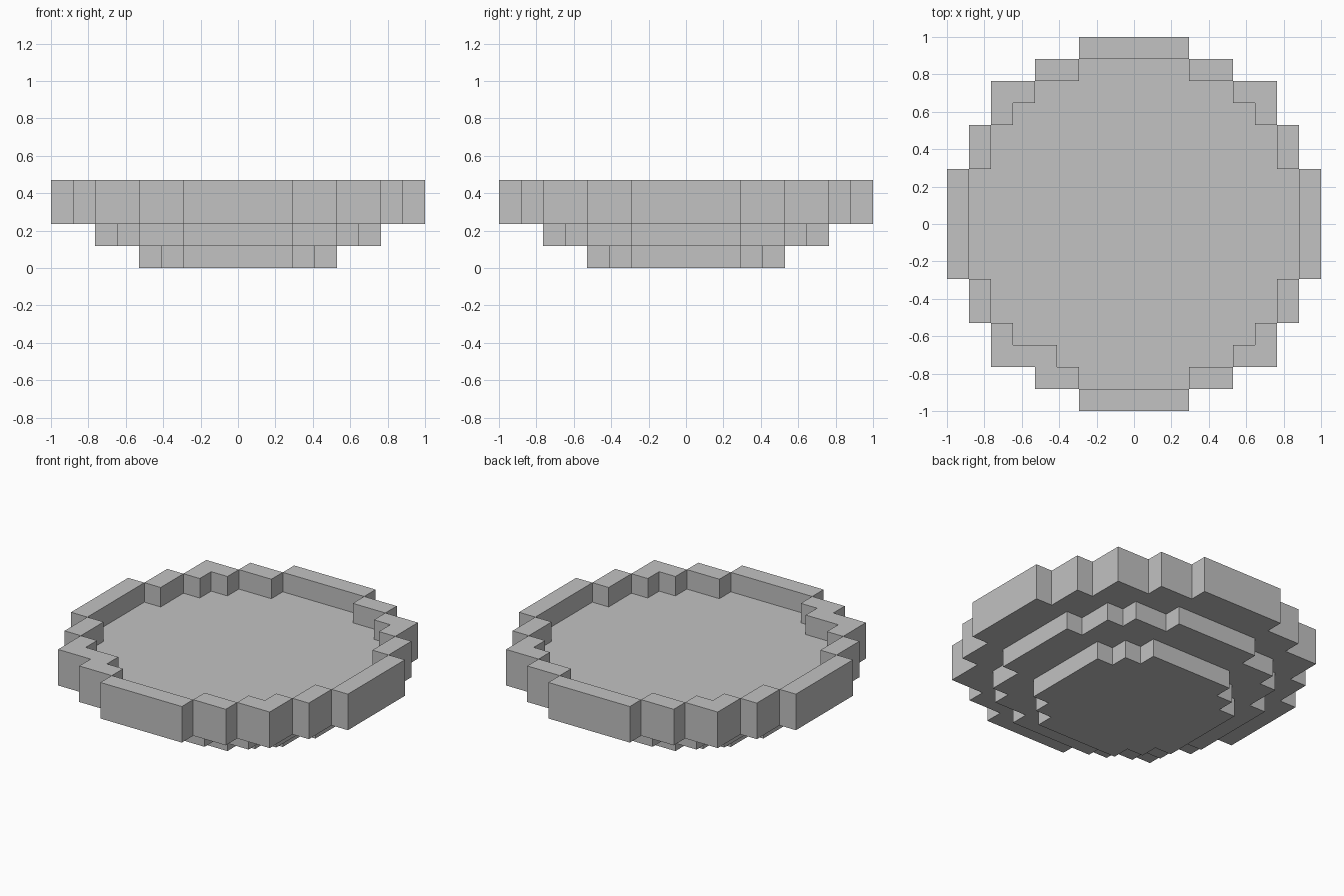
import bpy
import bmesh

cube = bpy.data.objects.get("Cube")
if cube:
    bpy.data.objects.remove(cube, do_unlink=True)

U = 2 / 17  # edge of one block

grey = bpy.data.materials.new("stone grey")
grey.use_nodes = True
colour = (0.54, 0.54, 0.54, 1)
grey.diffuse_color = colour
grey.node_tree.nodes["Principled BSDF"].inputs["Base Color"].default_value = colour


def stepped_disc(reach):
    """Block cells of a disc; reach[i] is the furthest column in row i."""
    return {(x, y) for i, r in enumerate(reach) for y in (i, -i)
            for x in range(-r, r + 1)}


def build_blocks(name, cells, bottom, top):
    """Extrude a set of cells into a closed solid with flat, merged faces."""
    bm = bmesh.new()
    corners = {}

    def corner(x, y):
        if (x, y) not in corners:
            corners[x, y] = bm.verts.new(((x - 0.5) * U, (y - 0.5) * U, bottom * U))
        return corners[x, y]

    for x, y in sorted(cells):
        bm.faces.new([corner(x, y), corner(x, y + 1),
                      corner(x + 1, y + 1), corner(x + 1, y)])
    base = bm.faces[:]
    result = bmesh.ops.extrude_face_region(bm, geom=base, use_keep_orig=True)
    lifted = [g for g in result["geom"] if isinstance(g, bmesh.types.BMVert)]
    bmesh.ops.translate(bm, verts=lifted, vec=(0, 0, (top - bottom) * U))
    bmesh.ops.recalc_face_normals(bm, faces=bm.faces[:])
    bmesh.ops.dissolve_limit(bm, angle_limit=0.01, verts=bm.verts[:], edges=bm.edges[:])
    bmesh.ops.triangulate(bm, faces=[f for f in bm.faces if len(f.verts) > 4])
    mesh = bpy.data.meshes.new(name)
    bm.to_mesh(mesh)
    bm.free()
    mesh.materials.append(grey)
    obj = bpy.data.objects.new(name, mesh)
    bpy.context.collection.objects.link(obj)
    return obj


# Stepped footprints, from the middle row outward
foot = stepped_disc([4, 4, 4, 3, 2])
middle = stepped_disc([6, 6, 6, 5, 5, 4, 2])
outer = stepped_disc([8, 8, 8, 7, 7, 6, 6, 4, 2])
inner = stepped_disc([7, 7, 7, 6, 6, 5, 4, 2])
inner.discard((-4, -6))  # one extra wall block in the front right corner

# Tiers below the basin
build_blocks("bottom_tier", foot, 0, 1)
build_blocks("middle_tier", middle, 1, 2)

# Basin floor and the rim around it
build_blocks("basin_floor", inner, 2, 2.92)
build_blocks("basin_rim", outer - inner, 2, 4)
